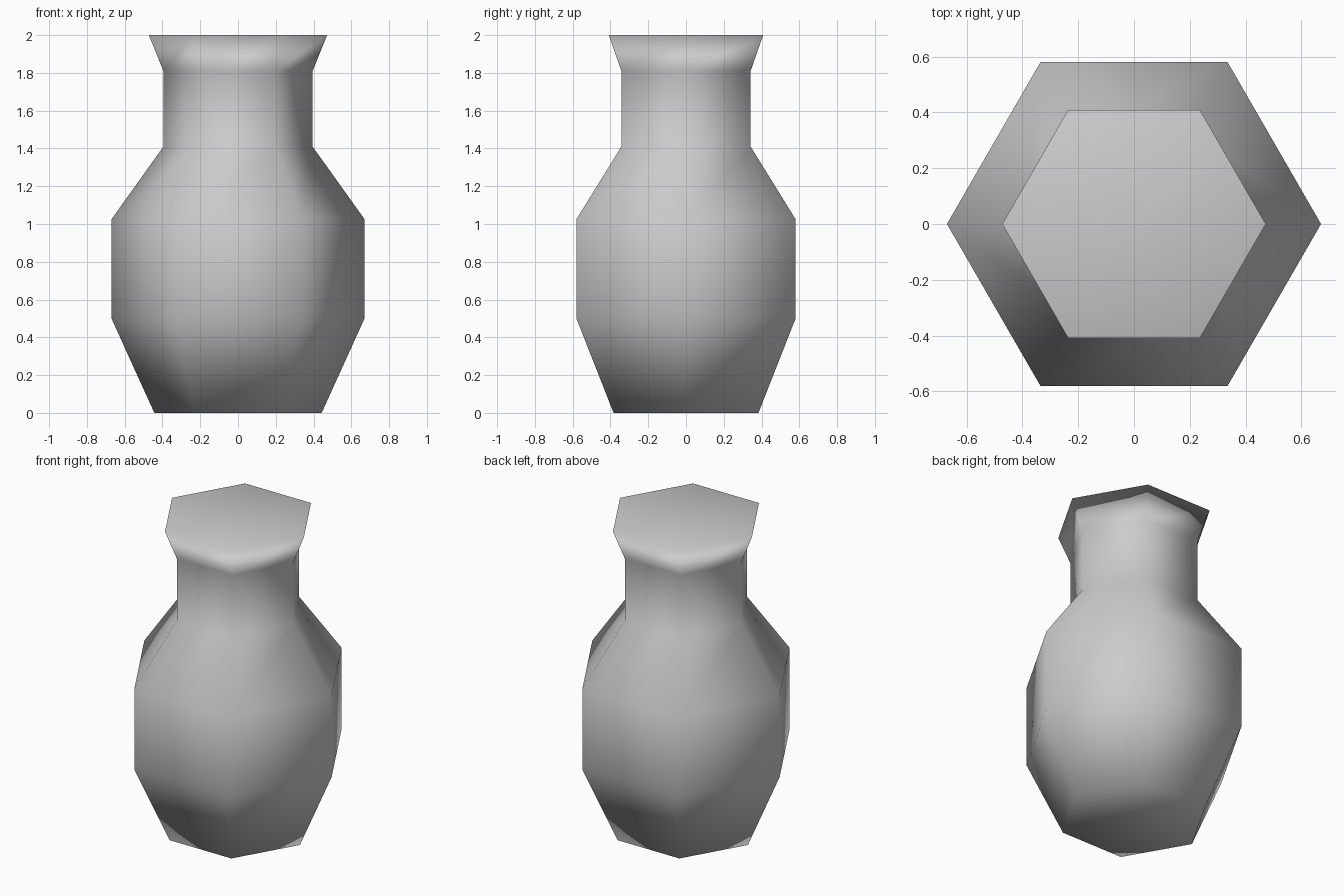
import bpy
import bmesh
import math

cube = bpy.data.objects.get("Cube")
if cube:
    bpy.data.objects.remove(cube, do_unlink=True)

SIDES = 6
# Radius and height of each ring, from foot to rim
PROFILE = [(0.443, 0.0), (0.67, 0.5), (0.67, 1.025),
           (0.395, 1.41), (0.395, 1.81), (0.472, 2.0)]


def make_material(name, colour):
    mat = bpy.data.materials.new(name)
    mat.use_nodes = True
    mat.diffuse_color = colour
    mat.node_tree.nodes["Principled BSDF"].inputs["Base Color"].default_value = colour
    return mat


def add_ring(bm, radius, z):
    angles = [math.tau * i / SIDES for i in range(SIDES)]
    return [bm.verts.new((radius * math.cos(a), radius * math.sin(a), z)) for a in angles]


# Six-sided vase body with closed foot and top
bm = bmesh.new()
rings = [add_ring(bm, r, z) for r, z in PROFILE]
for low, high in zip(rings, rings[1:]):
    for i in range(SIDES):
        j = (i + 1) % SIDES
        bm.faces.new((low[i], low[j], high[j], high[i]))
bm.faces.new(reversed(rings[0]))
bm.faces.new(rings[-1])
for face in bm.faces:
    face.smooth = True

mesh = bpy.data.meshes.new("vase")
bm.to_mesh(mesh)
bm.free()
vase = bpy.data.objects.new("vase", mesh)
bpy.context.collection.objects.link(vase)
mesh.materials.append(make_material("light grey", (0.6, 0.6, 0.6, 1.0)))

# Area-weighted shading keeps the caps nearly flat
weighted = vase.modifiers.new("weighted_normals", 'WEIGHTED_NORMAL')
weighted.mode = 'FACE_AREA'
weighted.weight = 50
